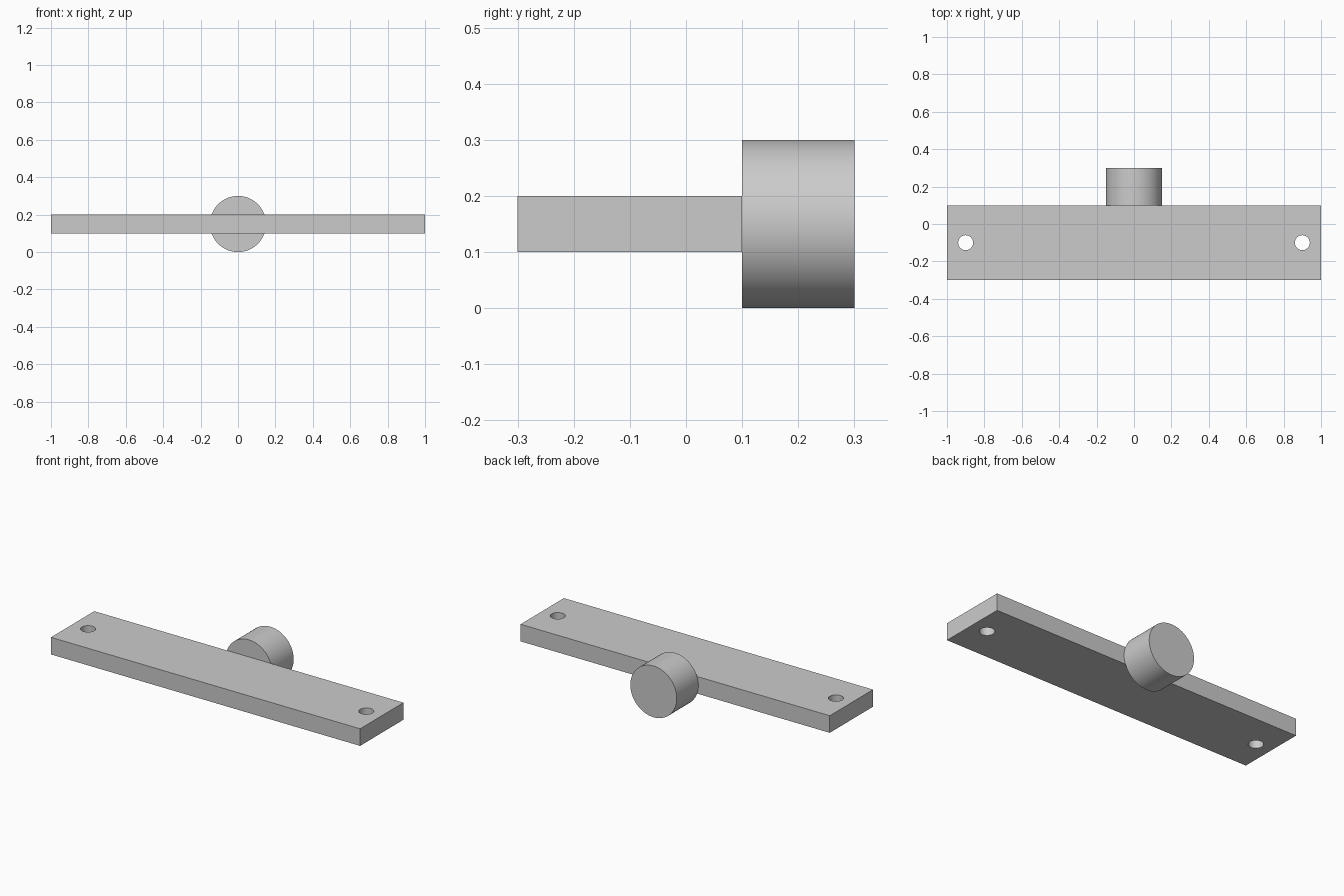
import bpy
from math import pi, radians

cube = bpy.data.objects.get("Cube")
if cube:
    bpy.data.objects.remove(cube, do_unlink=True)

# Single grey material
grey = bpy.data.materials.new("plain_grey")
grey.use_nodes = True
colour = (0.6, 0.6, 0.6, 1)
grey.diffuse_color = colour
grey.node_tree.nodes["Principled BSDF"].inputs["Base Color"].default_value = colour


def cylinder(name, radius, depth, location, rotation=(0, 0, 0)):
    bpy.ops.mesh.primitive_cylinder_add(vertices=64, radius=radius, depth=depth,
                                        location=location, rotation=rotation)
    obj = bpy.context.object
    obj.name = name
    return obj


def finish(obj):
    obj.data.materials.clear()
    obj.data.materials.append(grey)
    bpy.ops.object.select_all(action='DESELECT')
    obj.select_set(True)
    bpy.context.view_layer.objects.active = obj
    bpy.ops.object.shade_smooth_by_angle(angle=radians(30))


# Flat mounting plate
bpy.ops.mesh.primitive_cube_add(size=1, location=(0, -0.1, 0.15))
plate = bpy.context.object
plate.name = "mounting_plate"
plate.scale = (2, 0.4, 0.1)
bpy.ops.object.transform_apply(location=False, rotation=False, scale=True)

# Screw holes near both ends
for side in (-1, 1):
    cutter = cylinder("hole_cutter", 0.04, 0.3, (side * 0.9, -0.1, 0.15))
    cutter.hide_render = True
    cut = plate.modifiers.new("screw_hole", 'BOOLEAN')
    cut.operation = 'DIFFERENCE'
    cut.solver = 'EXACT'
    cut.object = cutter
    bpy.context.view_layer.objects.active = plate
    bpy.ops.object.modifier_apply(modifier=cut.name)
    bpy.data.objects.remove(cutter, do_unlink=True)
finish(plate)

# Round boss on the back edge
finish(cylinder("round_boss", 0.15, 0.2, (0, 0.2, 0.15), (pi / 2, 0, 0)))
